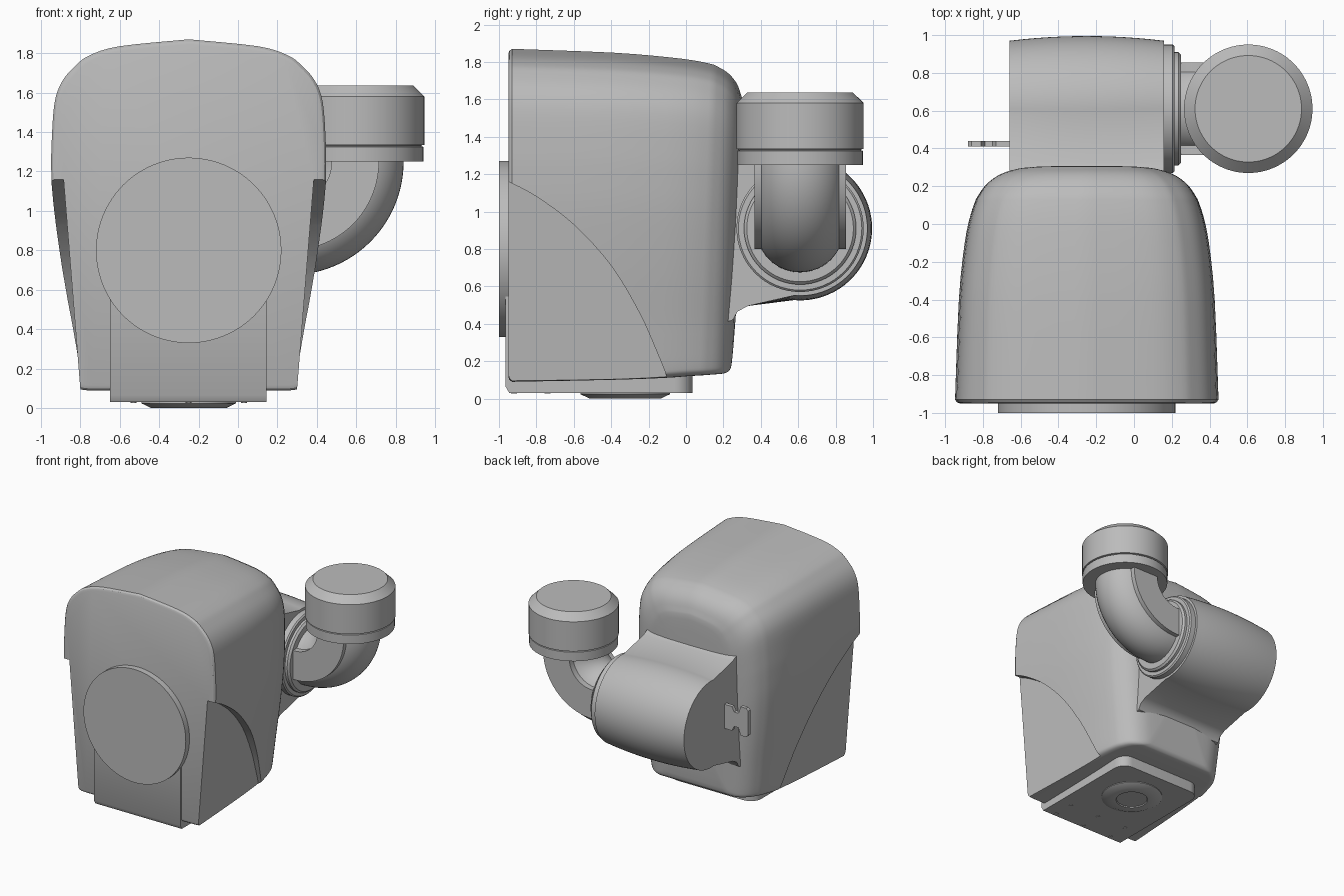
import bpy, bmesh, math
from mathutils import Vector

cube = bpy.data.objects.get("Cube")
if cube:
    bpy.data.objects.remove(cube, do_unlink=True)

grey = bpy.data.materials.new("plain grey")
grey.use_nodes = True
grey.diffuse_color = (0.5, 0.5, 0.5, 1)
grey.node_tree.nodes["Principled BSDF"].inputs["Base Color"].default_value = (0.5, 0.5, 0.5, 1)

CX = -0.25                      # middle of the housing
JY, JZ = 0.61, 0.91             # axis of the rear joint


def finish(name, bm, angle=35):
    bmesh.ops.recalc_face_normals(bm, faces=bm.faces)
    mesh = bpy.data.meshes.new(name)
    bm.to_mesh(mesh)
    bm.free()
    obj = bpy.data.objects.new(name, mesh)
    bpy.context.collection.objects.link(obj)
    mesh.materials.append(grey)
    shade(obj, angle)
    return obj


def activate(obj):
    bpy.ops.object.select_all(action='DESELECT')
    obj.select_set(True)
    bpy.context.view_layer.objects.active = obj


def shade(obj, angle):
    activate(obj)
    bpy.ops.object.shade_smooth_by_angle(angle=math.radians(angle))


def loft_mesh(rings):
    """Skin a list of closed rings and cap both ends."""
    bm = bmesh.new()
    loops = [[bm.verts.new(p) for p in ring] for ring in rings]
    n = len(loops[0])
    for a, b in zip(loops, loops[1:]):
        for i in range(n):
            j = (i + 1) % n
            bm.faces.new((a[i], a[j], b[j], b[i]))
    bm.faces.new(loops[0])
    bm.faces.new(loops[-1])
    return bm


def lathe(name, profile, centre, axis, steps=64):
    """Turn (radius, distance) pairs around an axis through centre."""
    centre, axis = Vector(centre), Vector(axis)
    u = axis.orthogonal().normalized()
    v = axis.cross(u)
    rings = []
    for r, d in profile:
        turn = [2 * math.pi * i / steps for i in range(steps)]
        rings.append([centre + axis * d + (u * math.cos(t) + v * math.sin(t)) * r for t in turn])
    return finish(name, loft_mesh(rings))


def smooth(points, steps=4):
    """Smooth curve through points of any dimension."""
    pts = [Vector(p) for p in points]
    out = []
    for i in range(len(pts) - 1):
        p0, p1, p2, p3 = pts[max(i - 1, 0)], pts[i], pts[i + 1], pts[min(i + 2, len(pts) - 1)]
        m1, m2 = (p2 - p0) / 2, (p3 - p1) / 2
        for k in range(steps):
            t = k / steps
            out.append(p1 * (2*t**3 - 3*t*t + 1) + m1 * (t**3 - 2*t*t + t)
                       + p2 * (3*t*t - 2*t**3) + m2 * (t**3 - t*t))
    return out + [pts[-1]]


# Housing: half outline (half width, height) lofted from front to back
half = smooth([(0, .09), (.3, .09), (.48, .09), (.54, .093), (.575, .11), (.588, .15),
               (.605, .28), (.62, .4), (.66, .7), (.69, 1.0), (.697, 1.2), (.695, 1.35),
               (.68, 1.55), (.64, 1.66), (.57, 1.74), (.5, 1.79), (.35, 1.835), (0, 1.87)])
outline = [(p.x, p.y) for p in half] + [(-p.x, p.y) for p in half[-2:0:-1]]
front = [(-.95, .67, .115, 1.845), (-.944, .685, .1, 1.86)]
# each station: y, half width, bottom, top
stations = front + [tuple(s) for s in smooth([
    (-.93, .695, .09, 1.87), (-.4, .675, .1, 1.85), (-.1, .645, .11, 1.825),
    (.05, .615, .12, 1.805), (.14, .585, .125, 1.785)], 3)[:-1]]
stations += [tuple(s) for s in smooth([
    (.14, .585, .125, 1.785), (.21, .54, .13, 1.745), (.26, .48, .135, 1.69),
    (.29, .41, .15, 1.62), (.305, .33, .2, 1.55), (.315, .18, .45, 1.25)], 3)]
rings = []
for y, w, low, top in stations:
    lean = ((y + .95) / 1.25) ** 2 * .045
    ring = []
    for px, pz in outline:
        z = low + (pz - .09) / 1.78 * (top - low)
        ring.append((CX + px * w / .695, y - lean * (1.5 - z), z))
    rings.append(ring)
housing = finish("housing", loft_mesh(rings))

# Recessed lower flanks, cut below a sweeping arc on both sides
arc = smooth([(-.95, 1.16), (-.8, 1.08), (-.6, .93), (-.4, .71), (-.25, .46),
              (-.16, .26), (-.1, .11), (-.07, 0)])
area = [(-1.1, 0), (-1.1, 1.23)] + [tuple(p) for p in arc]
for side in (-1, 1):
    inner = [(CX + side * (.542 + .08 * z - .05 * (y + .95)), y, z) for y, z in area]
    outer = [(CX + side * 1.2, y, z) for y, z in area]
    cutter = finish("flank_cutter", loft_mesh([inner, outer]))
    cutter.hide_render = True
    activate(housing)
    mod = housing.modifiers.new("flank", 'BOOLEAN')
    mod.operation = 'DIFFERENCE'
    mod.solver = 'EXACT'
    mod.object = cutter
    bpy.ops.object.modifier_apply(modifier=mod.name)
    bpy.data.objects.remove(cutter, do_unlink=True)
shade(housing, 30)

# Front cover disc
lathe("front_disc", [(.47, 0), (.47, .07)], (CX, -1, .8), (0, 1, 0), 96)

# Base slab that turns up into the front panel
side_shape = [(-.965, .065), (-.945, .03), (.035, .03), (.035, .13), (-.9, .13), (-.9, .75), (-.965, .75)]
bm = loft_mesh([[(x, y, z) for y, z in side_shape] for x in (-.65, .145)])
rear = [e for e in bm.edges if all(v.co.y > .03 for v in e.verts)
        and abs(e.verts[0].co.x - e.verts[1].co.x) < .001]
bmesh.ops.bevel(bm, geom=rear, offset=.1, segments=8, affect='EDGES', profile=.5)
finish("base_slab", bm)
lathe("base_boss", [(.12, .008), (.125, 0), (.19, 0), (.24, .024), (.24, .05)],
      (CX, -.325, 0), (0, 0, 1))
for row, y in enumerate((-.92, -.74)):
    for dx in (-.28, 0, .28):
        lathe("base_screw", [(.016, 0), (.016, .01)], (CX + dx, y, .026), (0, 0, 1), 12)

# Rear joint block: barrel with flared roots running into the housing
rings = []
for k in range(13):
    x = -.66 + .82 * k / 12
    r = .385 - .025 * ((x - CX) / .41) ** 2
    root = [(.15, .52), (.25, .49), (.275, .445), (.33, .415)]
    lower = [(y, JZ - h) for y, h in root]
    upper = [(y, JZ + h) for y, h in reversed(root)]
    bow = [(JY + r * math.cos(t), JZ + r * math.sin(t))
           for t in (math.radians(-95 + 190 * i / 40) for i in range(41))]
    rings.append([(x, y, z) for y, z in lower + bow + upper])
finish("joint_block", loft_mesh(rings), 40)

# Stepped collar between block and pipe
lathe("joint_collar", [(.34, .1), (.34, .205), (.33, .215), (.3, .215), (.3, .235), (.285, .25), (.1, .25)],
      (0, JY, JZ), (1, 0, 0))

# Elbow pipe and the flat-sided band around its bend
EX, EZ, BEND = .265, 1.25, .34


def elbow(name, section, lead):
    """Sweep (radius, y) section points a quarter turn; lead extends both ends."""
    path = [[(EX - lead, y, EZ - r) for r, y in section]]
    for i in range(25):
        t = math.pi / 2 * i / 24
        path.append([(EX + r * math.sin(t), y, EZ - r * math.cos(t)) for r, y in section])
    path.append([(EX + r, y, EZ + lead) for r, y in section])
    return finish(name, loft_mesh(path))


circle = [2 * math.pi * i / 48 for i in range(48)]
elbow("elbow_pipe", [(BEND + .235 * math.cos(t), JY + .235 * math.sin(t)) for t in circle], .05)
elbow("elbow_band", [(.21, JY - .245), (.45, JY - .245), (.45, JY + .245), (.21, JY + .245)], .02)

# Round cap on top of the pipe
lathe("pipe_cap", [(.335, 1.25), (.335, 1.325), (.325, 1.328), (.325, 1.332), (.34, 1.335),
                   (.34, 1.58), (.282, 1.637)], (EX + BEND, JY, 0), (0, 0, 1), 96)

# Notched clip on the far end of the joint block
clip = [(-.64, .1), (-.73, .1), (-.75, .06), (-.79, .06), (-.81, .12), (-.86, .12), (-.88, .1)]
clip = [(x, JZ + h) for x, h in clip] + [(x, JZ - h) for x, h in reversed(clip)]
finish("side_clip", loft_mesh([[(x, y, z) for x, z in clip] for y in (.41, .44)]))
